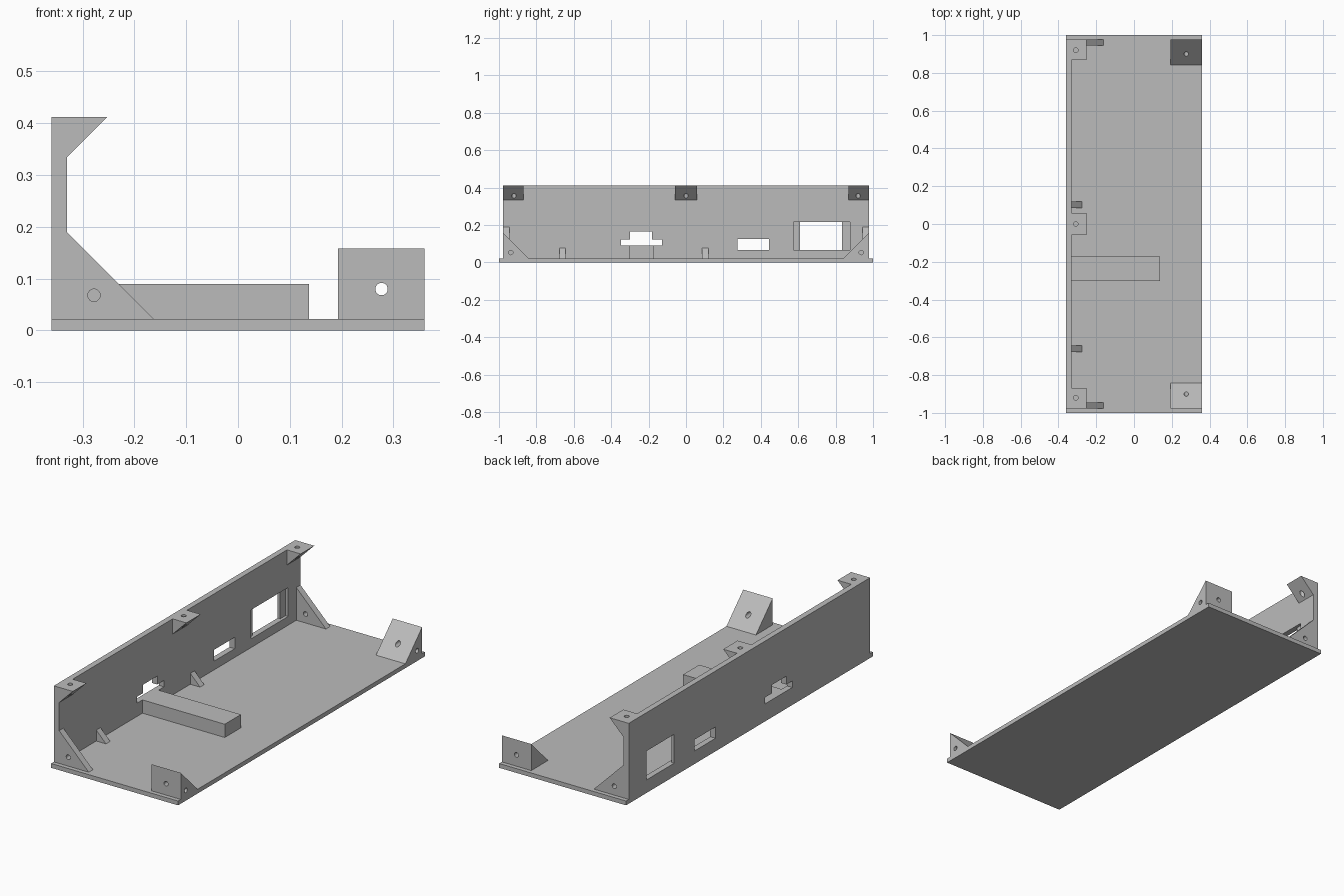
import bpy, bmesh, math
from mathutils import Vector

cube = bpy.data.objects.get("Cube")
if cube:
    bpy.data.objects.remove(cube, do_unlink=True)

grey = bpy.data.materials.new("plain grey")
grey.use_nodes = True
COLOUR = (0.5, 0.5, 0.5, 1)
grey.diffuse_color = COLOUR
grey.node_tree.nodes["Principled BSDF"].inputs["Base Color"].default_value = COLOUR


def prism(name, profile, axis, lo, hi):
    """Extrude a 2D profile (remaining axes in x, y, z order) along an axis."""
    def point(p, t):
        c = list(p)
        c.insert("xyz".index(axis), t)
        return Vector(c)
    bm = bmesh.new()
    face = bm.faces.new([bm.verts.new(point(p, lo)) for p in profile])
    ext = bmesh.ops.extrude_face_region(bm, geom=[face])
    moved = [g for g in ext["geom"] if isinstance(g, bmesh.types.BMVert)]
    bmesh.ops.translate(bm, verts=moved, vec=point((0, 0), hi - lo))
    bmesh.ops.recalc_face_normals(bm, faces=bm.faces[:])
    mesh = bpy.data.meshes.new(name)
    bm.to_mesh(mesh)
    bm.free()
    mesh.materials.append(grey)
    obj = bpy.data.objects.new(name, mesh)
    bpy.context.collection.objects.link(obj)
    return obj


def rect(a0, a1, b0, b1):
    return [(a0, b0), (a1, b0), (a1, b1), (a0, b1)]


def circle(a, b, r=0.012, n=24):
    return [(a + r * math.cos(2 * math.pi * i / n),
             b + r * math.sin(2 * math.pi * i / n)) for i in range(n)]


def cut(obj, profile, axis, lo, hi):
    """Subtract a prism from an object and discard the cutter."""
    cutter = prism("cutter", profile, axis, lo, hi)
    cutter.hide_render = True
    mod = obj.modifiers.new("cut", "BOOLEAN")
    mod.operation, mod.solver, mod.object = "DIFFERENCE", "EXACT", cutter
    dg = bpy.context.evaluated_depsgraph_get()
    mesh = bpy.data.meshes.new_from_object(obj.evaluated_get(dg))
    obj.modifiers.clear()
    obj.data = mesh
    bpy.data.objects.remove(cutter, do_unlink=True)


FLOOR, TOP, WALL_IN, END = 0.022, 0.412, -0.33, 0.978

# Floor plate and long side wall
prism("base_plate", rect(-0.36, 0.36, -1, 1), "z", 0, FLOOR)
wall = prism("side_wall", rect(-0.36, WALL_IN, -END, END), "z", FLOOR, TOP)

# Wall openings: stepped slot, small slot, window with inner recess
stepped = [(-0.347, 0.09), (-0.128, 0.09), (-0.128, 0.123), (-0.183, 0.123),
           (-0.183, 0.166), (-0.3, 0.166), (-0.3, 0.123), (-0.347, 0.123)]
for profile in (stepped, rect(0.275, 0.445, 0.067, 0.125), rect(0.61, 0.835, 0.067, 0.215)):
    cut(wall, profile, "x", -0.4, -0.3)
cut(wall, rect(0.575, 0.878, 0.067, 0.215), "x", -0.345, -0.3)

# Screw tabs along the top of the wall
for name, y0, y1 in (("front", -END, -0.868), ("middle", -0.058, 0.058), ("back", 0.868, END)):
    tab = prism("top_tab_" + name, [(WALL_IN, TOP), (-0.252, TOP), (WALL_IN, 0.334)], "y", y0, y1)
    cut(tab, circle(-0.308, 0 if name == "middle" else math.copysign(0.92, y0)), "z", 0.3, 0.5)

for name, s in (("front", -1), ("back", 1)):
    # End gussets with a screw hole
    y0, y1 = sorted((s * 0.944, s * END))
    gusset = prism("gusset_" + name, [(WALL_IN, FLOOR), (-0.162, FLOOR), (WALL_IN, 0.19)], "y", y0, y1)
    cut(gusset, circle(-0.278, 0.068), "y", y0 - 0.1, y1 + 0.1)

    # Wedge brackets at the open corners, through hole plus blind side hole
    wedge = prism("corner_bracket_" + name,
                  [(s * END, FLOOR), (s * 0.842, FLOOR), (s * END, 0.158)], "x", 0.193, 0.36)
    cut(wedge, circle(0.277, 0.08), "y", *sorted((s * 0.7, s * 1.1)))
    cut(wedge, circle(s * 0.937, 0.053), "x", 0.3, 0.4)

# Small wall ribs
for name, y in (("front", -0.66), ("back", 0.102)):
    prism("small_rib_" + name, [(WALL_IN, FLOOR), (-0.275, FLOOR), (WALL_IN, 0.078)],
          "y", y - 0.017, y + 0.017)

# Support bar under the stepped slot
prism("support_bar", rect(WALL_IN, 0.137, -0.303, -0.172), "z", FLOOR, 0.09)
